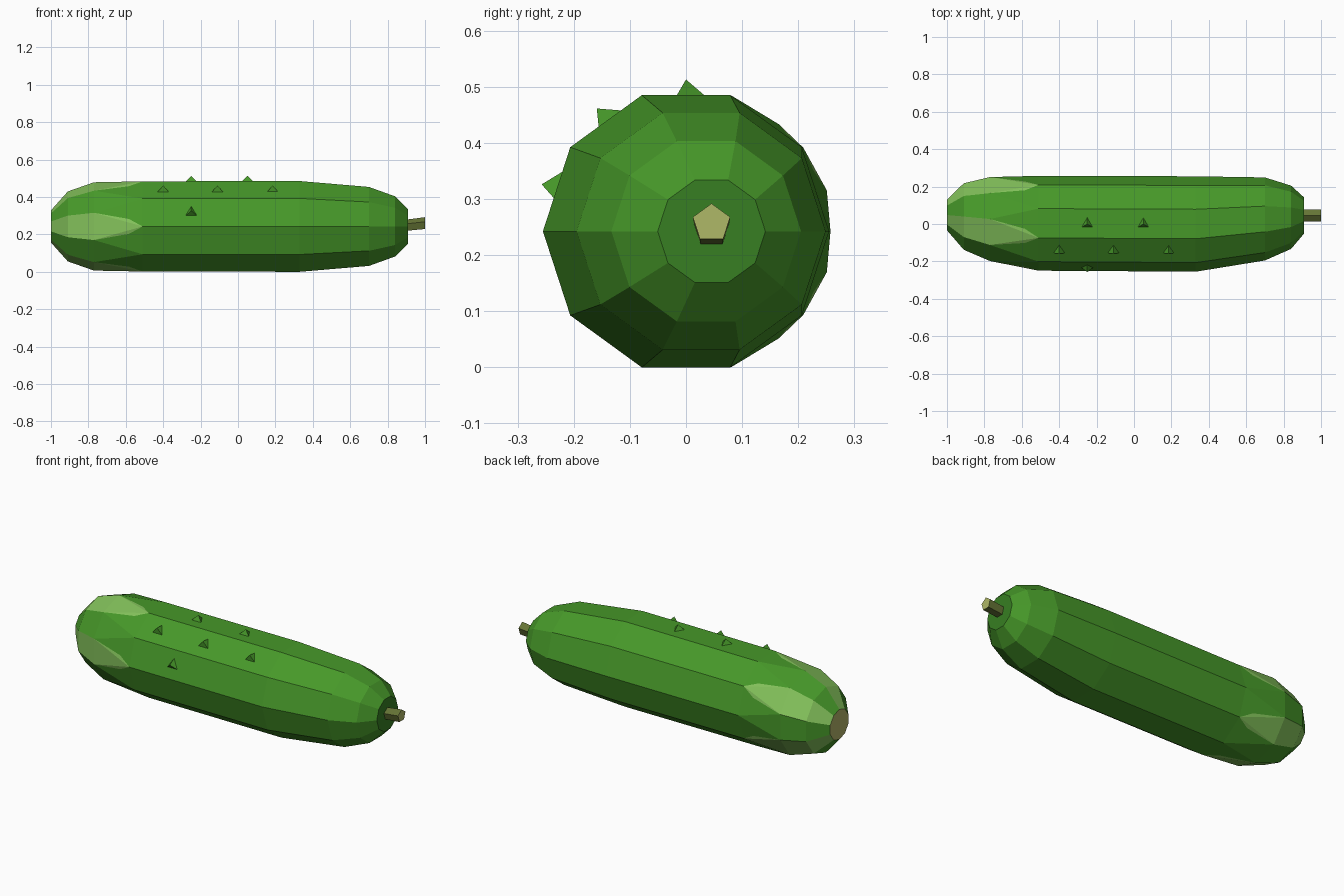
import bpy, bmesh
from math import sin, cos, radians
from mathutils import Vector

if "Cube" in bpy.data.objects:
    bpy.data.objects.remove(bpy.data.objects["Cube"])

CZ = 0.2425   # height of the body axis


def material(name, rgb):
    m = bpy.data.materials.new(name)
    m.diffuse_color = (*rgb, 1)
    m.use_nodes = True
    m.node_tree.nodes["Principled BSDF"].inputs["Base Color"].default_value = m.diffuse_color
    return m


GREEN = material("cucumber green", (0.062, 0.315, 0.022))
PALE = material("pale green", (0.23, 0.54, 0.105))
DARK = material("dark green", (0.038, 0.21, 0.016))
BLOSSOM = material("blossom olive", (0.43, 0.43, 0.135))
STEM = material("stem olive", (0.13, 0.175, 0.036))
CUT = material("stem cut", (0.43, 0.48, 0.135))


def finish(name, bm, mats):
    bmesh.ops.recalc_face_normals(bm, faces=bm.faces)
    me = bpy.data.meshes.new(name)
    bm.to_mesh(me)
    bm.free()
    for m in mats:
        me.materials.append(m)
    ob = bpy.data.objects.new(name, me)
    bpy.context.collection.objects.link(ob)
    return ob


def ring(bm, x, y, z, r, n, turn):
    return [bm.verts.new((x, y + r * cos(radians(turn + 360 / n * k)),
                          z + r * sin(radians(turn + 360 / n * k)))) for k in range(n)]


# Body: ten-sided rings (x, y centre, radius, turn); the blossom end is turned half a side
N = 10
rings = [(-1.0, 0.048, 0.086, 18), (-0.91, 0.040, 0.187, 18), (-0.77, 0.0265, 0.236, 18),
         (-0.51, 0.004, 0.2535, 0), (0.33, 0.0, 0.255, 0), (0.70, 0.027, 0.222, 0),
         (0.84, 0.036, 0.169, 0), (0.91, 0.0455, 0.096, 0)]
bm = bmesh.new()
loops = [ring(bm, x, y, CZ, r, N, t) for x, y, r, t in rings]
bm.faces.new(loops[0]).material_index = 2
bm.faces.new(loops[-1]).material_index = 3
for i, (a, b) in enumerate(zip(loops, loops[1:])):
    for k in range(N):
        j = (k + 1) % N
        pale = k % 2 == 0        # every other strip is a pale streak
        if rings[i][3] == rings[i + 1][3]:
            f = bm.faces.new((a[k], a[j], b[j], b[k]))
            f.material_index = 1 if pale and i < 2 else 0
        else:                    # rounded streak tips where the turned rings meet
            bm.faces.new((a[k], a[j], b[j])).material_index = 1 if pale else 0
            tip, far = (b[j], b[k]) if not k % 2 == 1 else (b[k], b[j])
            p = bm.verts.new(0.28 * a[k].co + 0.59 * tip.co + 0.13 * far.co)
            bm.faces.new((a[k], tip, p)).material_index = 1
            bm.faces.new((a[k], p, far))
            bm.faces.new((p, tip, far))
finish("body", bm, [GREEN, PALE, BLOSSOM, DARK])

# Stem: slightly rising five-sided peg with a pale cut end
bm = bmesh.new()
a = ring(bm, 0.90, 0.0455, 0.246, 0.033, 5, 90)
b = ring(bm, 1.0, 0.0455, 0.257, 0.035, 5, 90)
bm.faces.new(a)
bm.faces.new(b).material_index = 1
for k in range(5):
    j = (k + 1) % 5
    bm.faces.new((a[k], a[j], b[j], b[k]))
finish("stem", bm, [STEM, CUT])

# Bumps: three-sided pyramids centred on the upper front body faces
apothem = 0.2425
for n, (x, ang) in enumerate([(-0.25, 90), (0.05, 90), (-0.40, 126), (-0.11, 126),
                              (0.185, 126), (-0.25, 162)]):
    t = radians(ang)
    out = Vector((0, cos(t), sin(t)))
    side = Vector((0, sin(t), -cos(t)))
    base = Vector((x, 0, CZ)) + out * (apothem - 0.002)
    bm = bmesh.new()
    tip = bm.verts.new(base + out * 0.030)
    foot = [bm.verts.new(base + 0.035 * (side * cos(radians(q)) + Vector((sin(radians(q)), 0, 0))))
            for q in (0, 120, 240)]
    bm.faces.new(foot)
    for k in range(3):
        bm.faces.new((foot[k], foot[(k + 1) % 3], tip))
    finish(f"bump_{n + 1}", bm, [GREEN])
